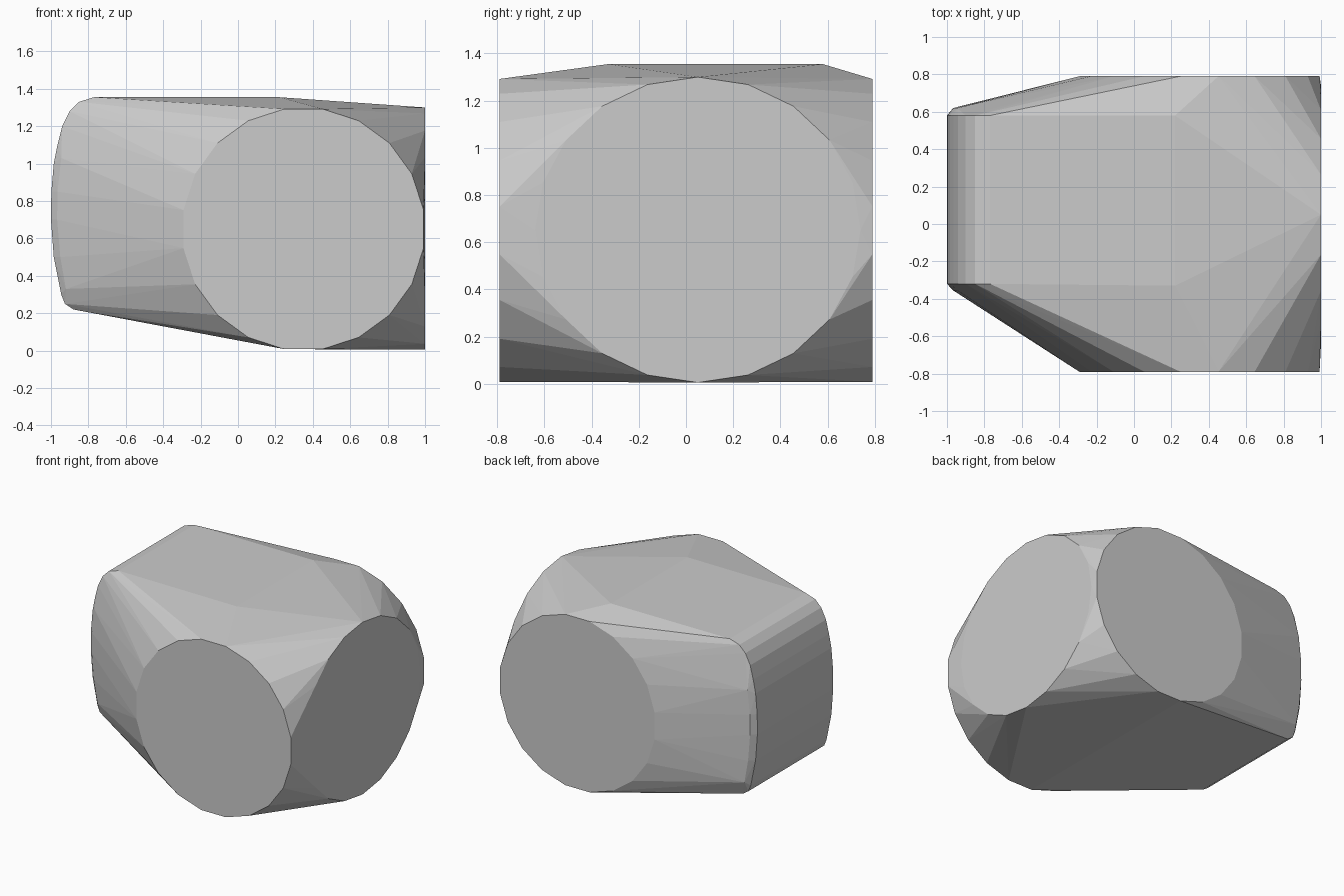
import bpy, bmesh
from math import sin, cos, pi, radians

if "Cube" in bpy.data.objects:
    bpy.data.objects.remove(bpy.data.objects["Cube"])

bm = bmesh.new()


def disc(place, r_h, r_v, offset):
    """20-sided ring; place maps two in-plane offsets to 3D."""
    for i in range(20):
        a = 2 * pi * i / 20 + offset
        bm.verts.new(place(r_h * cos(a), r_v * sin(a)))


# round flat faces: front, back and right end
for y in (-0.79, 0.79):
    disc(lambda u, v, y=y: (0.35 + u, y, 0.65 + v), 0.65, 0.65, pi / 20)
disc(lambda u, v: (1.0, 0.05 + u, 0.6525 + v), 0.69, 0.6475, 0)

# rounded left end, a profile carried across the depth
left_profile = [(-0.77, 1.355), (-0.85, 1.33), (-0.90, 1.28), (-0.94, 1.20),
                (-0.965, 1.10), (-0.985, 1.00), (-0.998, 0.85), (-1.0, 0.70),
                (-0.985, 0.50), (-0.945, 0.30), (-0.925, 0.25), (-0.88, 0.22)]
for x, z in left_profile:
    for y in (-0.32, 0.58):
        bm.verts.new((x, y, z))

# softened side edges of the left end
for x, z in [(-0.945, 1.03), (-0.965, 0.85), (-0.967, 0.70), (-0.95, 0.50), (-0.92, 0.33)]:
    bm.verts.new((x, -0.355, z))
    bm.verts.new((x, 0.62, z))

# far corners of the flat top
for y in (-0.33, 0.58):
    bm.verts.new((0.22, y, 1.355))

# wrap everything in one convex skin
hull = bmesh.ops.convex_hull(bm, input=bm.verts[:])
loose = [v for v in bm.verts if not v.link_faces]
bmesh.ops.delete(bm, geom=loose, context='VERTS')
bmesh.ops.dissolve_limit(bm, angle_limit=radians(0.5), verts=bm.verts[:], edges=bm.edges[:])
bmesh.ops.recalc_face_normals(bm, faces=bm.faces[:])

mesh = bpy.data.meshes.new("faceted_body")
bm.to_mesh(mesh)
bm.free()
body = bpy.data.objects.new("faceted_body", mesh)
bpy.context.collection.objects.link(body)
